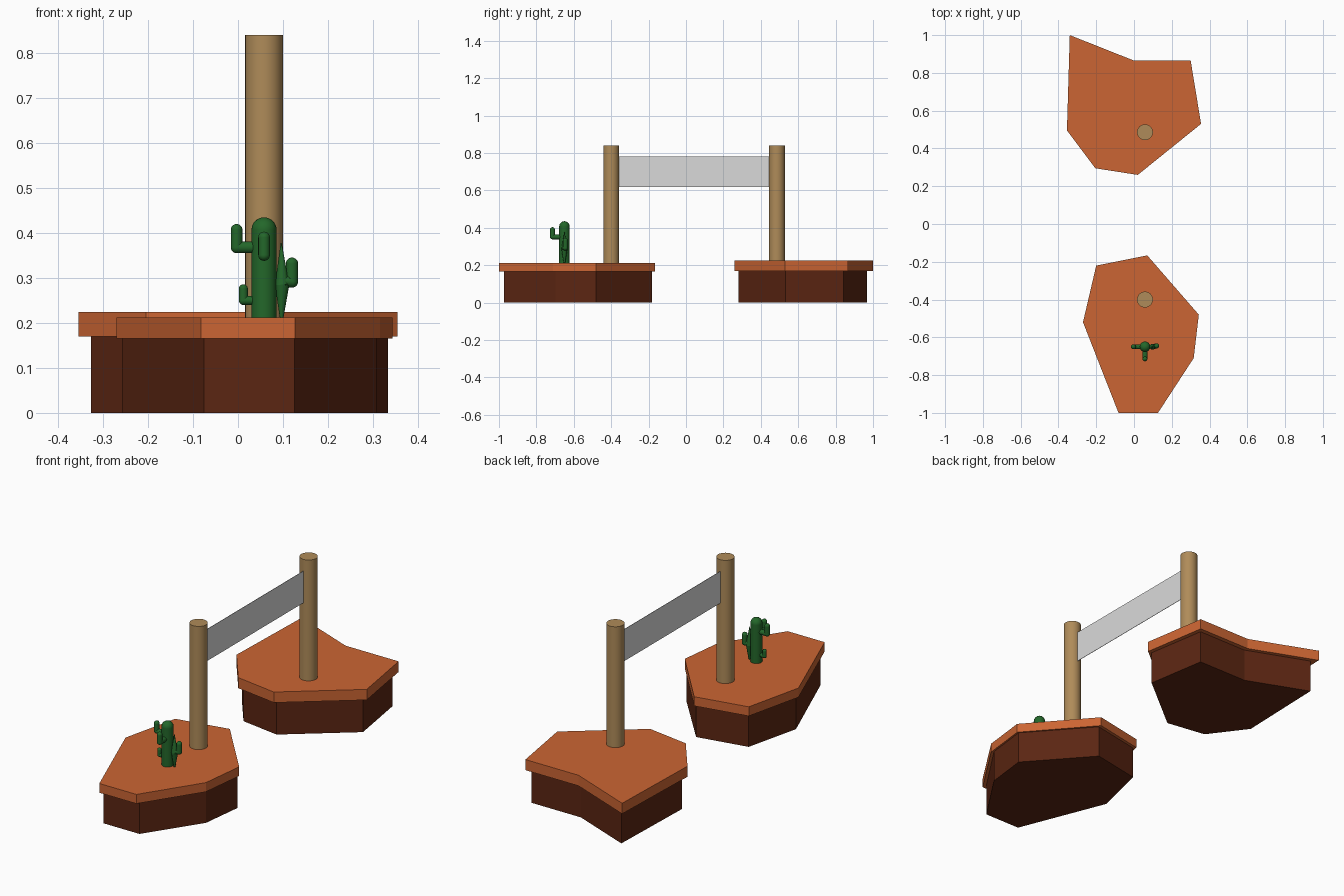
import bpy, bmesh, math
from mathutils import Vector, Matrix

cube = bpy.data.objects.get("Cube")
if cube:
    bpy.data.objects.remove(cube)


def material(name, rgb):
    m = bpy.data.materials.new(name)
    m.use_nodes = True
    m.diffuse_color = (*rgb, 1)
    bsdf = next(n for n in m.node_tree.nodes if n.type == 'BSDF_PRINCIPLED')
    bsdf.inputs["Base Color"].default_value = (*rgb, 1)
    bsdf.inputs["Roughness"].default_value = 0.8
    return m


CLAY = material("orange clay", (0.60, 0.13, 0.033))
EARTH = material("dark earth", (0.105, 0.019, 0.006))
WOOD = material("tan wood", (0.43, 0.26, 0.10))
CLOTH = material("pale grey cloth", (0.70, 0.70, 0.70))
GREEN = material("cactus green", (0.017, 0.135, 0.023))


def finish(name, bm, mat, smooth=False):
    bmesh.ops.recalc_face_normals(bm, faces=bm.faces)
    mesh = bpy.data.meshes.new(name)
    bm.to_mesh(mesh)
    bm.free()
    mesh.materials.append(mat)
    obj = bpy.data.objects.new(name, mesh)
    bpy.context.collection.objects.link(obj)
    if smooth:
        bpy.ops.object.select_all(action='DESELECT')
        obj.select_set(True)
        bpy.context.view_layer.objects.active = obj
        bpy.ops.object.shade_smooth_by_angle(angle=math.radians(40))
    return obj


def prism(name, outline, z0, z1, mat):
    bm = bmesh.new()
    base = bm.faces.new([bm.verts.new((x, y, z0)) for x, y in outline])
    grown = bmesh.ops.extrude_face_region(bm, geom=[base], use_keep_orig=True)
    top = [v for v in grown["geom"] if isinstance(v, bmesh.types.BMVert)]
    bmesh.ops.translate(bm, verts=top, vec=(0, 0, z1 - z0))
    finish(name, bm, mat)


def add_cone(bm, a, b, r1, r2, sides):
    a, b = Vector(a), Vector(b)
    turn = (b - a).to_track_quat('Z', 'Y').to_matrix().to_4x4()
    bmesh.ops.create_cone(bm, cap_ends=True, segments=sides, radius1=r1, radius2=r2,
                          depth=(b - a).length,
                          matrix=Matrix.Translation((a + b) / 2) @ turn)


def rounded_tube(name, path, r):
    bm = bmesh.new()
    for a, b in zip(path, path[1:]):
        add_cone(bm, a, b, r, r, 16)
    for p in path:
        bmesh.ops.create_uvsphere(bm, u_segments=16, v_segments=10, radius=r,
                                  matrix=Matrix.Translation(p))
    finish(name, bm, GREEN, True)


# Two islands: an overhanging clay slab on an earth block (scale and shift per axis)
front_outline = [(-0.27, -0.52), (-0.20, -0.22), (0.07, -0.166), (0.343, -0.48),
                 (0.316, -0.71), (0.127, -1), (-0.082, -1)]
back_outline = [(-0.34, 1), (0, 0.865), (0.30, 0.865), (0.355, 0.53),
                (0.02, 0.26), (-0.205, 0.295), (-0.355, 0.495)]
for side, outline, low, high, (sx, dx, sy, dy) in (
        ("front", front_outline, 0.165, 0.212, (0.965, 0.003, 0.948, -0.025)),
        ("back", back_outline, 0.17, 0.224, (0.93, 0.003, 0.93, 0.038))):
    prism(side + "_slab", outline, low, high, CLAY)
    prism(side + "_earth", [(x * sx + dx, y * sy + dy) for x, y in outline], 0, low, EARTH)

# Posts
X = 0.058
for side, y in (("front", -0.4), ("back", 0.486)):
    bm = bmesh.new()
    add_cone(bm, (X, y, 0.2), (X, y, 0.84), 0.042, 0.042, 32)
    finish(side + "_post", bm, WOOD, True)

# Banner stretched between the posts
bm = bmesh.new()
bmesh.ops.create_cube(bm, size=1, matrix=Matrix.Translation((X, 0.043, 0.7))
                      @ Matrix.Diagonal((0.002, 0.81, 0.162, 1)))
finish("banner", bm, CLOTH)

# Cactus trunk and bent arms
Y = -0.65
rounded_tube("cactus_trunk", [(X, Y, 0.20), (X, Y, 0.407)], 0.028)
rounded_tube("cactus_upper_arm",
             [(X, Y, 0.368), (-0.003, Y, 0.368), (-0.003, Y, 0.407)], 0.013)
rounded_tube("cactus_lower_arm",
             [(X, Y, 0.25), (0.012, Y, 0.25), (0.012, Y, 0.276)], 0.010)
rounded_tube("cactus_front_arm",
             [(X, Y, 0.351), (X, -0.714, 0.351), (X, -0.714, 0.39)], 0.013)

# Pointed shoot beside the trunk with a rounded bud
bm = bmesh.new()
add_cone(bm, (0.097, Y, 0.205), (0.098, Y, 0.285), 0.003, 0.016, 12)
add_cone(bm, (0.098, Y, 0.285), (0.096, Y, 0.378), 0.016, 0.001, 12)
finish("cactus_shoot", bm, GREEN, True)
rounded_tube("cactus_bud", [(0.098, Y, 0.292), (0.12, Y + 0.005, 0.292),
                            (0.12, Y + 0.005, 0.332)], 0.0135)
